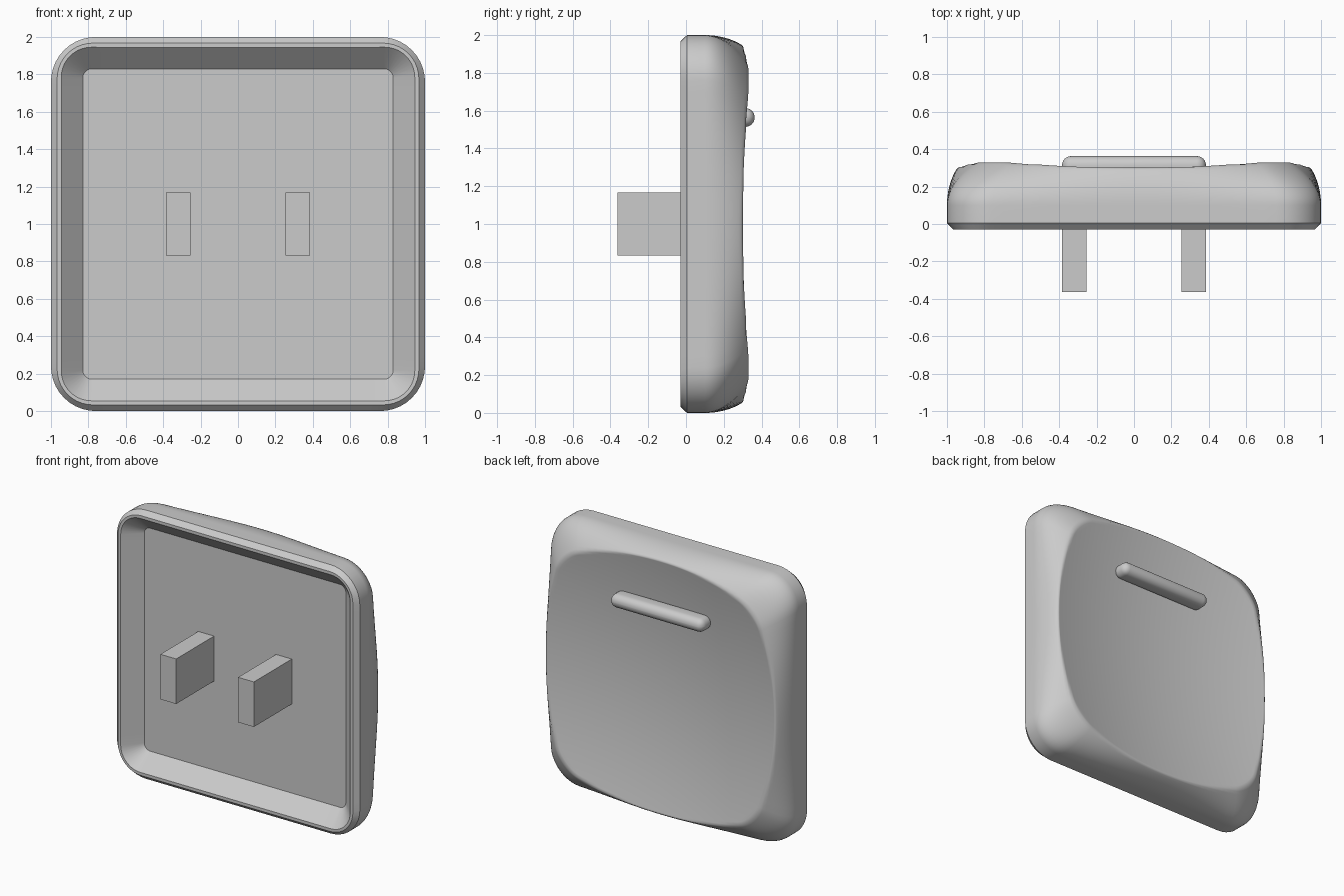
import bpy, bmesh, math
from mathutils import Vector

cube = bpy.data.objects.get("Cube")
if cube:
    bpy.data.objects.remove(cube)

grey = bpy.data.materials.new("light_grey")
grey.use_nodes = True
grey.diffuse_color = (0.6, 0.6, 0.6, 1)
grey.node_tree.nodes["Principled BSDF"].inputs["Base Color"].default_value = (0.6, 0.6, 0.6, 1)


def finish(name, bm):
    bmesh.ops.recalc_face_normals(bm, faces=bm.faces)
    mesh = bpy.data.meshes.new(name)
    bm.to_mesh(mesh)
    bm.free()
    mesh.materials.append(grey)
    obj = bpy.data.objects.new(name, mesh)
    bpy.context.scene.collection.objects.link(obj)
    return obj


def rounded_square(half, radius, bulge, arc=10, side=24):
    """Outline points (x, z) of a round-cornered square; bulge bows its sides."""
    pts = []
    inner = half - radius
    for q in range(4):
        start = q * math.pi / 2
        cx = inner if q in (0, 3) else -inner
        cz = inner if q in (0, 1) else -inner
        for i in range(arc + 1):
            a = start + i / arc * math.pi / 2
            pts.append((cx + radius * math.cos(a), cz + radius * math.sin(a)))
        # straight run to the next corner
        run = Vector((-math.sin(start + math.pi / 2), math.cos(start + math.pi / 2)))
        for i in range(1, side):
            p = Vector(pts[-1]) + run * (2 * inner / side)
            pts.append((p.x, p.y))
    return [(x * (1 - bulge * z * z), z * (1 - bulge * x * x)) for x, z in pts]


def dish(x, z):
    return 0.206 + 0.107 * (x * x + z * z)


def box(name, centre, size):
    bm = bmesh.new()
    bmesh.ops.create_cube(bm, size=1)
    bmesh.ops.scale(bm, vec=size, verts=bm.verts)
    bmesh.ops.translate(bm, vec=centre, verts=bm.verts)
    return finish(name, bm)


# Cap shell: cavity floor, sloped cavity wall, rim, rounded sides, dished back
sections = [(0.83, 0.05, 0.083, 0), (0.945, 0.16, -0.03, 0), (0.967, 0.19, -0.03, 0),
            (1.0, 0.24, 0.005, 0), (1.0, 0.24, 0.1, 0)]
sharp_rings = 4
steps = 24
for i in range(1, steps + 1):
    a = i / steps * math.pi / 2
    rise = math.sin(a) ** 2
    half = 1 - 0.2 * (1 - math.cos(a))
    sections.append((half, 0.24 - 0.12 * rise, 0.1 + 0.29 * math.sin(a), 0.25 * rise))
for i in range(1, 20):
    scale = 1 - i / 20
    sections.append((0.8 * scale, 0.12 * scale, 0.39, 0.25))

bm = bmesh.new()
rings = []
for half, radius, y, bulge in sections:
    rings.append([bm.verts.new((x, min(y, dish(x, z)), z + 1))
                  for x, z in rounded_square(half, radius, bulge)])
for a, b in zip(rings, rings[1:]):
    for i in range(len(a)):
        j = (i + 1) % len(a)
        bm.faces.new((a[i], a[j], b[j], b[i])).smooth = True
bm.faces.new(rings[0])
bm.faces.new(rings[-1]).smooth = True
for ring in rings[:sharp_rings]:
    for i, v in enumerate(ring):
        bm.edges.get((v, ring[i - 1])).smooth = False
finish("cap_shell", bm)

# Two mounting posts
for side, name in ((-1, "right_post"), (1, "left_post")):
    box(name, (side * 0.32, -0.135, 1.0), (0.13, 0.456, 0.335))

# Raised finger bar on the dish
bar = box("finger_bar", (0, 0.293, 1.564), (0.77, 0.14, 0.1))
bevel = bar.modifiers.new("round", 'BEVEL')
bevel.width = 0.049
bevel.segments = 6
for p in bar.data.polygons:
    p.use_smooth = True
